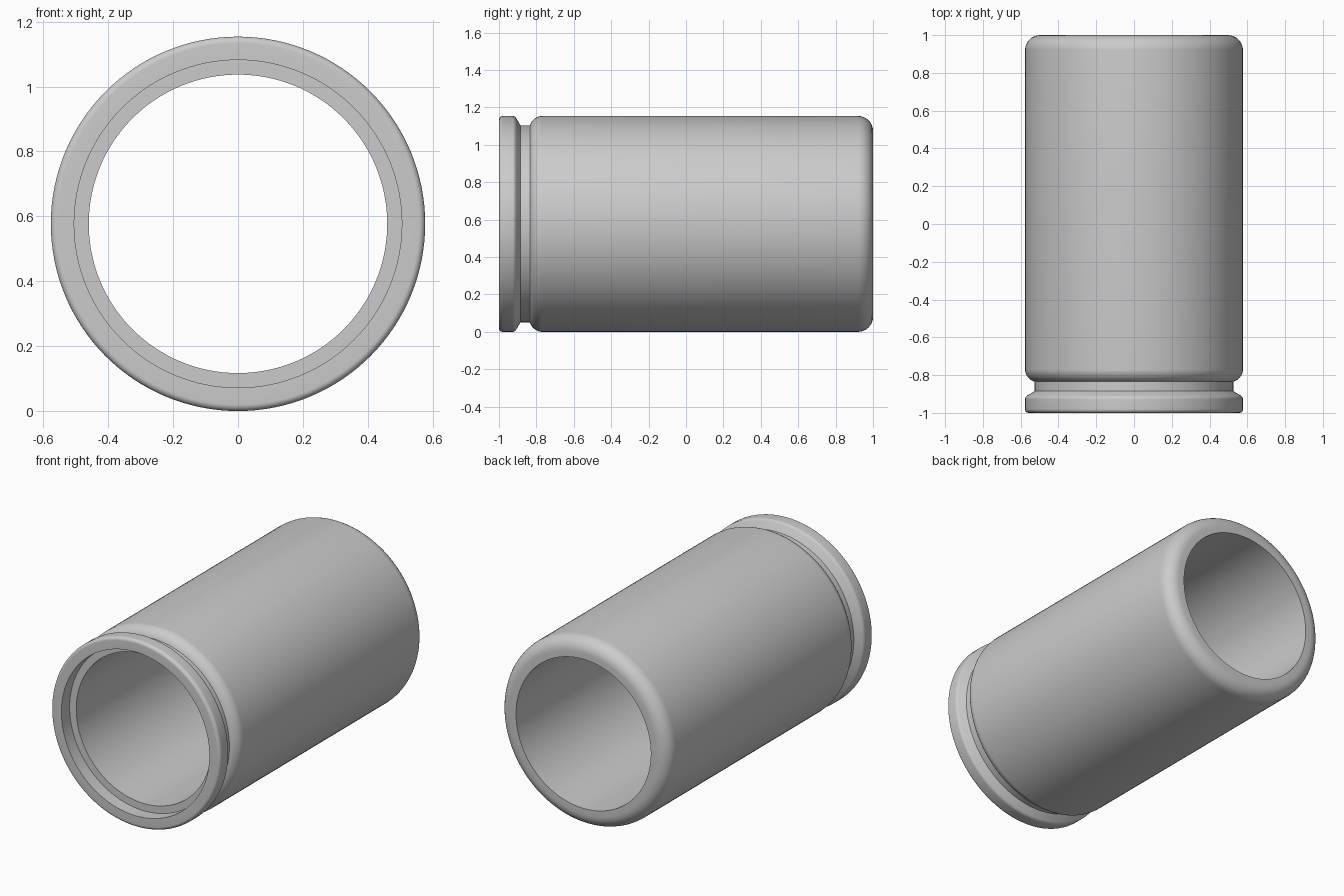
import bpy
import bmesh
from math import cos, sin, pi, radians
from mathutils import Matrix, Vector

cube = bpy.data.objects.get("Cube")
if cube:
    bpy.data.objects.remove(cube, do_unlink=True)

RADIUS = 0.577
BORE = 0.46
SEGMENTS = 128

grey = bpy.data.materials.new("plain grey")
grey.use_nodes = True
colour = (0.6, 0.6, 0.6, 1)
grey.diffuse_color = colour
grey.node_tree.nodes["Principled BSDF"].inputs["Base Color"].default_value = colour


def fillet(profile):
    """Round each (y, radius, size) corner of a closed profile with a curve."""
    points = []
    for i, (y, r, size) in enumerate(profile):
        corner = Vector((y, r))
        if size == 0:
            points.append(corner)
            continue
        before = Vector(profile[i - 1][:2]) - corner
        after = Vector(profile[(i + 1) % len(profile)][:2]) - corner
        a = before.normalized() * size
        b = after.normalized() * size
        steps = 8
        for k in range(steps + 1):
            t = k / steps * pi / 2
            points.append(corner + a * (1 - sin(t)) + b * (1 - cos(t)))
    return points


def lathe(name, profile):
    """Turn a closed profile about the lengthwise axis."""
    bm = bmesh.new()
    rings = []
    points = fillet(profile)
    for i in range(SEGMENTS):
        angle = 2 * pi * i / SEGMENTS
        rings.append([bm.verts.new((r * cos(angle), y, r * sin(angle))) for y, r in points])
    for i in range(SEGMENTS):
        here, there = rings[i], rings[(i + 1) % SEGMENTS]
        for j in range(len(points)):
            k = (j + 1) % len(points)
            bm.faces.new((here[j], here[k], there[k], there[j]))
    bmesh.ops.recalc_face_normals(bm, faces=bm.faces)
    bmesh.ops.transform(bm, matrix=Matrix.Translation((0, 0, RADIUS)), verts=bm.verts)
    mesh = bpy.data.meshes.new(name)
    bm.to_mesh(mesh)
    bm.free()
    mesh.materials.append(grey)
    obj = bpy.data.objects.new(name, mesh)
    bpy.context.collection.objects.link(obj)
    bpy.ops.object.select_all(action="DESELECT")
    obj.select_set(True)
    bpy.context.view_layer.objects.active = obj
    bpy.ops.object.shade_smooth_by_angle(angle=radians(30))
    return obj


# Hollow sleeve: stepped mouth, front flange, groove, rounded body, bore
lathe("hollow_sleeve", [
    (-1.0, 0.505, 0),
    (-1.0, RADIUS, 0.02),
    (-0.915, RADIUS, 0.012),
    (-0.885, 0.526, 0),
    (-0.835, 0.526, 0),
    (-0.815, RADIUS, 0.045),
    (1.0, RADIUS, 0.08),
    (1.0, BORE, 0),
    (-0.92, BORE, 0),
    (-0.92, 0.505, 0),
])
